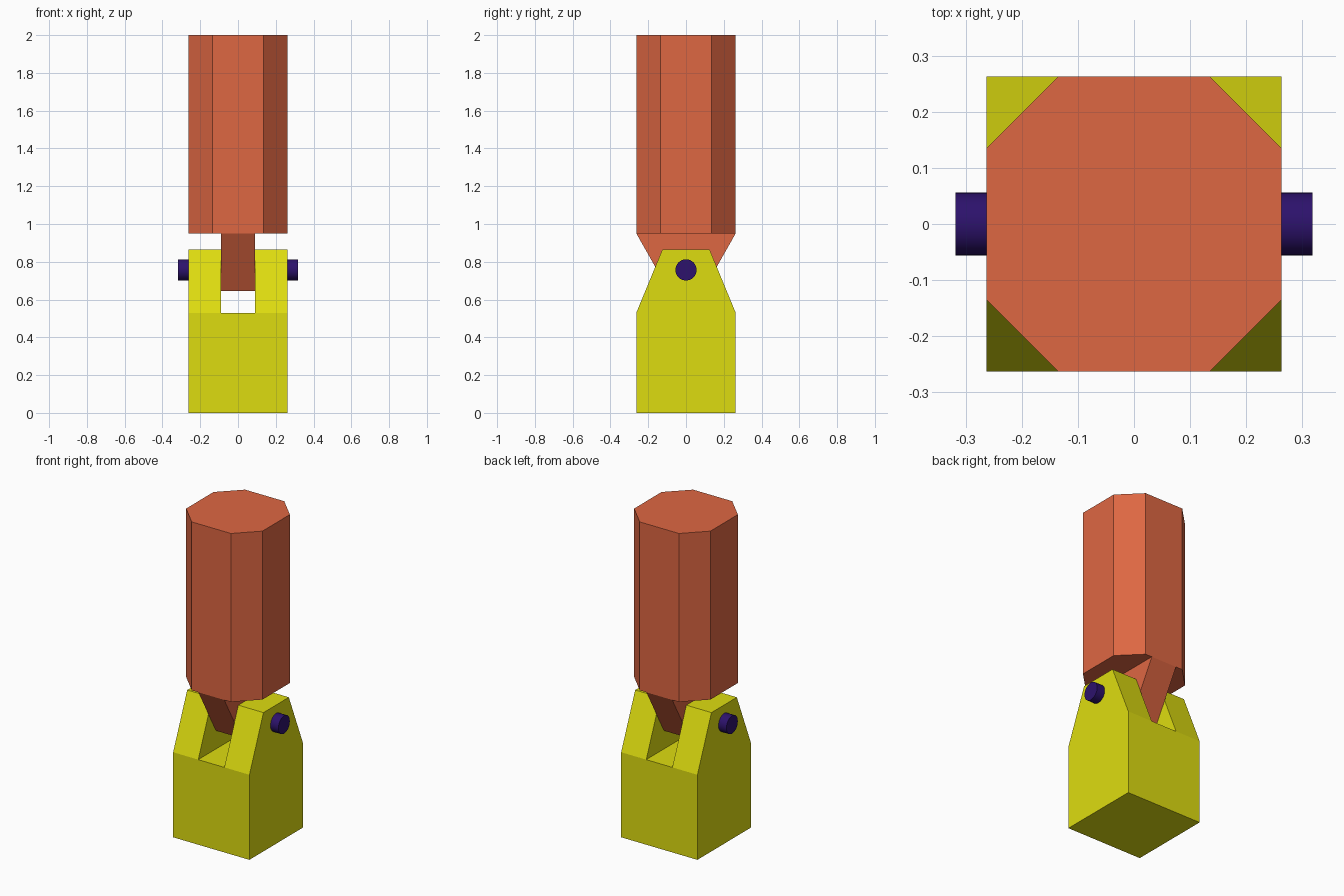
import bpy, bmesh, math
from mathutils import Matrix

if "Cube" in bpy.data.objects:
    bpy.data.objects.remove(bpy.data.objects["Cube"])

W = 0.263      # half width of body and yoke
SLOT = 0.09    # half width of the yoke slot
SHOULDER, PRONG_TOP = 0.53, 0.865


def material(name, rgb):
    m = bpy.data.materials.new(name)
    m.diffuse_color = (*rgb, 1)
    m.use_nodes = True
    m.node_tree.nodes["Principled BSDF"].inputs["Base Color"].default_value = m.diffuse_color
    return m


rust = material("rust_orange", (0.73, 0.135, 0.055))
yellow = material("yellow", (0.73, 0.72, 0.005))
indigo = material("dark_indigo", (0.026, 0.006, 0.15))


def finish(bm, name, mat):
    bmesh.ops.recalc_face_normals(bm, faces=bm.faces)
    me = bpy.data.meshes.new(name)
    bm.to_mesh(me)
    bm.free()
    me.materials.append(mat)
    ob = bpy.data.objects.new(name, me)
    bpy.context.collection.objects.link(ob)
    return ob


def prism(front, back, caps, name, mat):
    """Join two matching outlines with side walls and the given cap faces."""
    bm = bmesh.new()
    a = [bm.verts.new(p) for p in front]
    b = [bm.verts.new(p) for p in back]
    n = len(a)
    for i in range(n):
        j = (i + 1) % n
        bm.faces.new((a[i], a[j], b[j], b[i]))
    for cap in caps:
        bm.faces.new([a[i] for i in cap])
        bm.faces.new([b[i] for i in reversed(cap)])
    return finish(bm, name, mat)


# Yoke: block with two prongs tapering in y above the shoulder
outline = [(-W, 0), (W, 0), (W, SHOULDER), (W, PRONG_TOP), (SLOT, PRONG_TOP),
           (SLOT, SHOULDER), (-SLOT, SHOULDER), (-SLOT, PRONG_TOP),
           (-W, PRONG_TOP), (-W, SHOULDER)]
depth = lambda z: 0.125 if z > SHOULDER else W
prism([(x, -depth(z), z) for x, z in outline],
      [(x, depth(z), z) for x, z in outline],
      [(0, 1, 2, 5, 6, 9), (2, 3, 4, 5), (9, 6, 7, 8)], "yoke", yellow)

# Upper body: square column with chamfered corners
C = 0.135
octagon = [(W, -C), (W, C), (C, W), (-C, W), (-W, C), (-W, -C), (-C, -W), (C, -W)]
prism([(x, y, 0.95) for x, y in octagon], [(x, y, 2.0) for x, y in octagon],
      [range(8)], "upper_body", rust)

# Tongue: tapered tab that sits in the slot
tab = [(-0.09, 0.645), (0.09, 0.645), (W, 0.95), (-W, 0.95)]
prism([(-0.089, y, z) for y, z in tab], [(0.089, y, z) for y, z in tab],
      [range(4)], "tongue", rust)

# Hinge pin through both prongs
bm = bmesh.new()
bmesh.ops.create_cone(bm, cap_ends=True, segments=32, radius1=0.056, radius2=0.056,
                      depth=0.636, matrix=Matrix.Translation((0, 0, 0.757))
                      @ Matrix.Rotation(math.pi / 2, 4, 'Y'))
pin = finish(bm, "hinge_pin", indigo)
bpy.context.view_layer.objects.active = pin
pin.select_set(True)
bpy.ops.object.shade_smooth_by_angle(angle=math.radians(30))
